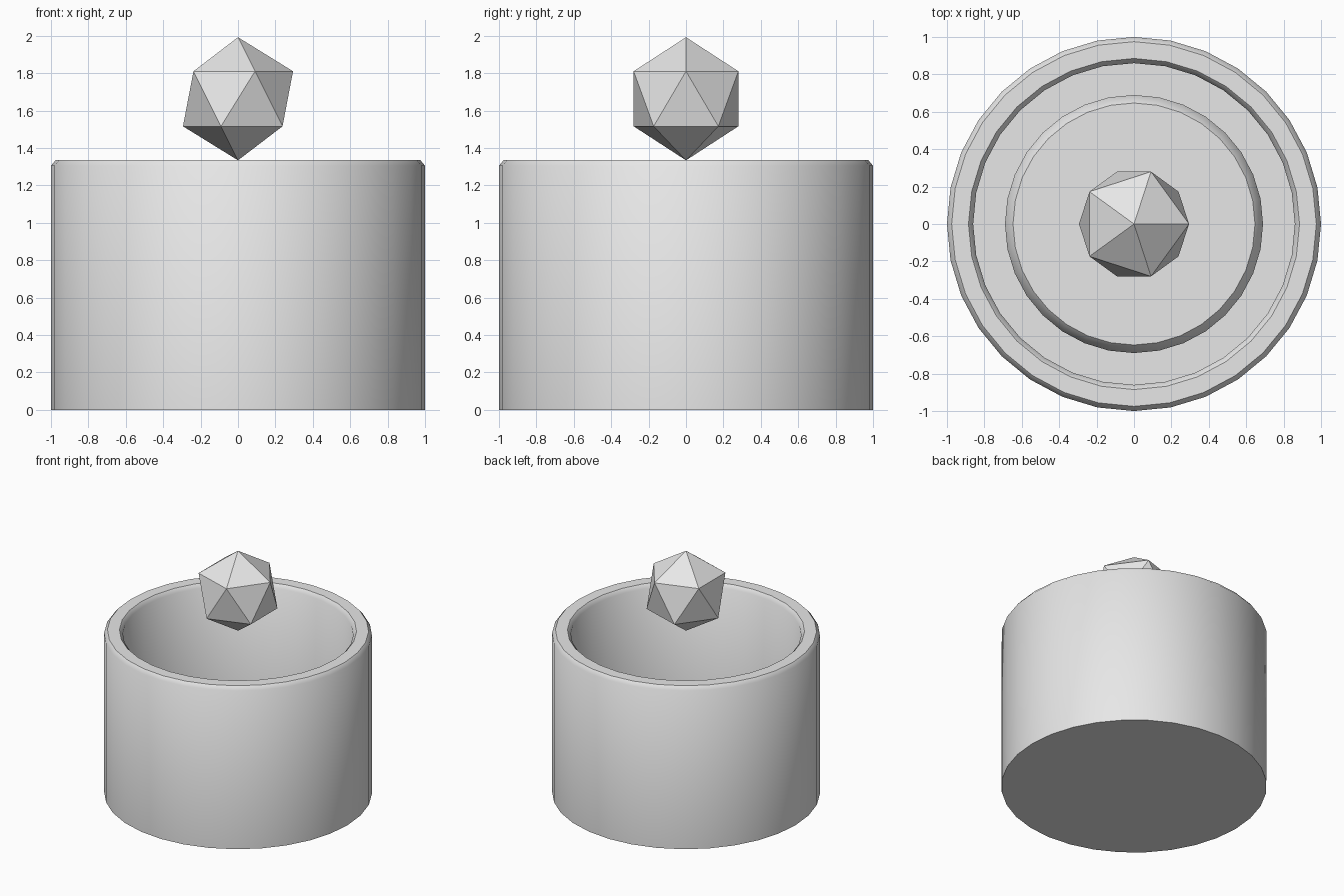
import bpy
import bmesh
import math

cube = bpy.data.objects.get("Cube")
if cube:
    bpy.data.objects.remove(cube, do_unlink=True)

SEGMENTS = 32
grey = bpy.data.materials.new("light_grey")
grey.use_nodes = True
grey.diffuse_color = (0.8, 0.8, 0.8, 1)
grey.node_tree.nodes["Principled BSDF"].inputs["Base Color"].default_value = grey.diffuse_color


def lathe(name, profile):
    """Revolve an (r, z) profile that starts and ends on the axis."""
    bm = bmesh.new()
    verts = [bm.verts.new((r, 0, z)) for r, z in profile]
    edges = [bm.edges.new(pair) for pair in zip(verts, verts[1:])]
    bmesh.ops.spin(bm, geom=verts + edges, cent=(0, 0, 0), axis=(0, 0, 1),
                   angle=math.tau, steps=SEGMENTS, use_duplicate=False)
    bmesh.ops.remove_doubles(bm, verts=bm.verts, dist=0.0005)
    bmesh.ops.recalc_face_normals(bm, faces=bm.faces)
    mesh = bpy.data.meshes.new(name)
    bm.to_mesh(mesh)
    bm.free()
    obj = bpy.data.objects.new(name, mesh)
    bpy.context.collection.objects.link(obj)
    obj.data.materials.append(grey)
    bpy.ops.object.select_all(action="DESELECT")
    obj.select_set(True)
    bpy.context.view_layer.objects.active = obj
    bpy.ops.object.shade_smooth_by_angle(angle=math.radians(45))
    return obj


# Open cup with chamfered rim
lathe("cup", [(0, 0), (1, 0), (1, 1.305), (0.975, 1.335),
              (0.885, 1.335), (0.86, 1.305), (0.86, 0.13), (0, 0.13)])

# Low chamfered disc on the cup floor
lathe("inner_disc", [(0, 0.12), (0.69, 0.12), (0.69, 0.2), (0.647, 0.25), (0, 0.25)])

# Faceted gem above the cup
bpy.ops.mesh.primitive_ico_sphere_add(subdivisions=1, radius=0.329, location=(0, 0, 1.663))
gem = bpy.context.object
gem.name = "gem"
gem.data.materials.append(grey)
